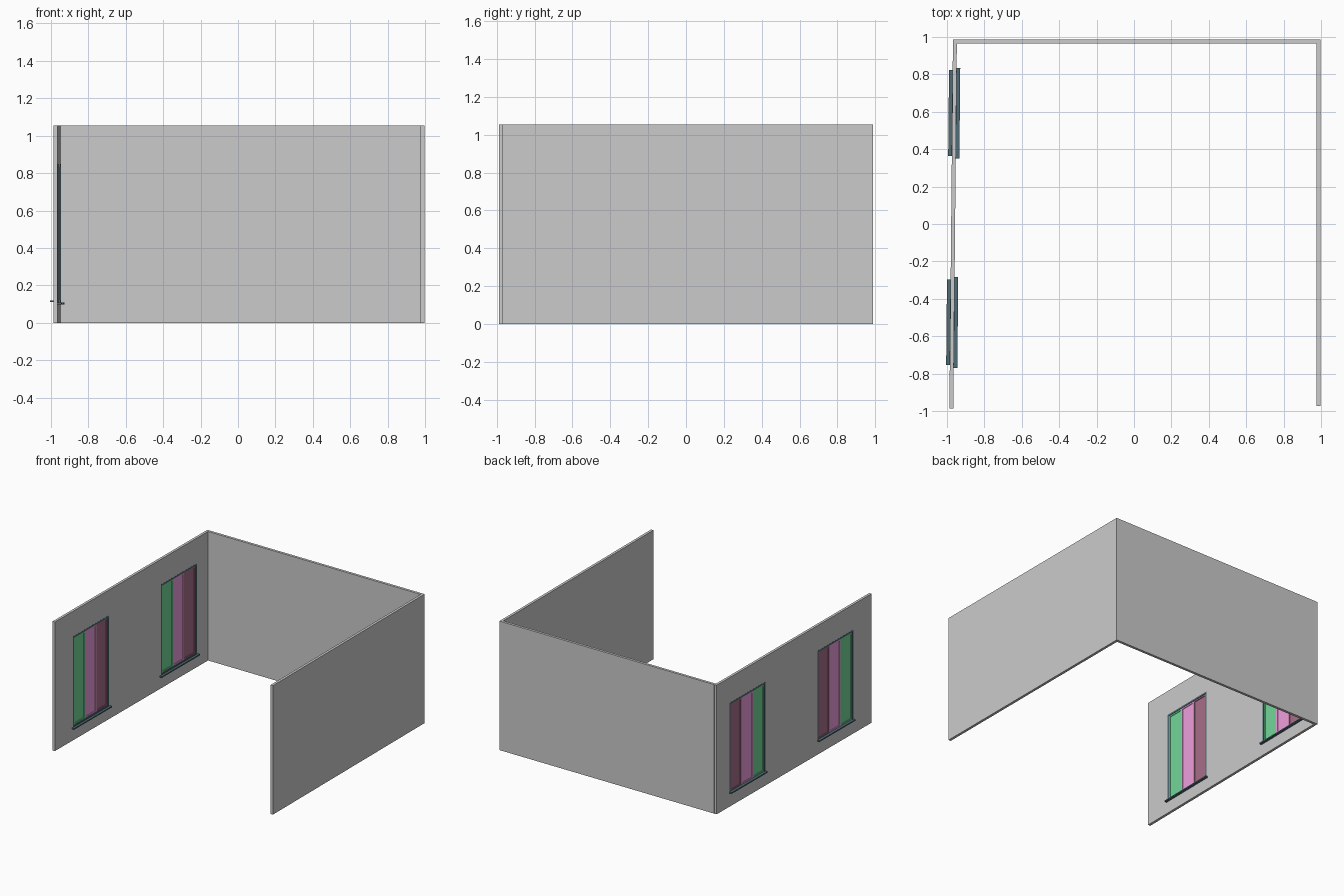
import bpy, bmesh, math
from mathutils import Matrix

if "Cube" in bpy.data.objects:
    bpy.data.objects.remove(bpy.data.objects["Cube"])

H = 1.055          # wall height
T = 0.021          # wall thickness
# the left wall runs very slightly out of square
LEFT = Matrix.Translation((-0.967, 0, 0)) @ Matrix.Rotation(-0.0097, 4, 'Z')


def material(name, rgb):
    m = bpy.data.materials.new(name)
    m.diffuse_color = (*rgb, 1)
    m.use_nodes = True
    m.node_tree.nodes["Principled BSDF"].inputs["Base Color"].default_value = m.diffuse_color
    return m


TRIM = material("dark_trim", (0.08, 0.15, 0.18))
PANES = [("green", material("green", (0.17, 0.68, 0.32))),
         ("magenta", material("magenta", (0.86, 0.35, 0.73))),
         ("maroon", material("maroon", (0.39, 0.16, 0.25)))]


def boxes(name, spans, mat=None, matrix=Matrix()):
    """One object made of boxes given as (x0, x1, y0, y1, z0, z1)."""
    bm = bmesh.new()
    for x0, x1, y0, y1, z0, z1 in spans:
        m = (Matrix.Translation(((x0 + x1) / 2, (y0 + y1) / 2, (z0 + z1) / 2))
             @ Matrix.Diagonal((x1 - x0, y1 - y0, z1 - z0, 1)))
        bmesh.ops.create_cube(bm, size=1, matrix=m)
    me = bpy.data.meshes.new(name)
    bm.to_mesh(me)
    bm.free()
    ob = bpy.data.objects.new(name, me)
    bpy.context.collection.objects.link(ob)
    ob.matrix_world = matrix
    if mat:
        me.materials.append(mat)
    return ob


def ring(y0, y1, z0, z1, w, d):
    """Four bars around a rectangle, w wide and 2d deep."""
    return [(-d, d, y0, y0 + w, z0, z1), (-d, d, y1 - w, y1, z0, z1),
            (-d, d, y0 + w, y1 - w, z0, z0 + w), (-d, d, y0 + w, y1 - w, z1 - w, z1)]


# plain walls
boxes("back_wall", [(-0.946, 0.976, 0.966, 0.987, 0, H)])
boxes("right_wall", [(0.976, 0.997, -0.973, 0.987, 0, H)])

# left wall with two window openings
wall = boxes("left_wall", [(-T / 2, T / 2, -0.987, 0.987, 0, H)], None, LEFT)
Z0, Z1, HALF = 0.105, 0.848, 0.229
CENTRES = (-0.526, 0.593)
cutter = boxes("window_cutter", [(-0.1, 0.1, c - HALF, c + HALF, Z0, Z1) for c in CENTRES],
               None, LEFT)
cutter.hide_render = True
mod = wall.modifiers.new("openings", 'BOOLEAN')
mod.operation, mod.solver, mod.object = 'DIFFERENCE', 'EXACT', cutter
bpy.context.view_layer.objects.active = wall
bpy.ops.object.modifier_apply(modifier=mod.name)
bpy.data.objects.remove(cutter)

for i, c in enumerate(CENTRES, 1):
    a, b = c - HALF, c + HALF
    # outer frame, a hair proud of the wall
    F = 0.014
    boxes(f"window_{i}_frame", ring(a, b, Z0, Z1, F, T / 2 + 0.001), TRIM, LEFT)
    # three coloured sashes, each a thin border around a pane
    step = (2 * HALF - 2 * F) / 3
    for k, (colour, mat) in enumerate(PANES):
        y0 = a + F + k * step
        y1, z0, z1, w = y0 + step, Z0 + F, Z1 - F, 0.012
        boxes(f"window_{i}_{colour}_sash",
              ring(y0, y1, z0, z1, w, 0.008)
              + [(-0.003, 0.003, y0 + w, y1 - w, z0 + w, z1 - w)], mat, LEFT)
    # sills outside and inside
    boxes(f"window_{i}_outer_sill", [(-0.030, -0.008, a, b, 0.110, 0.120)], TRIM, LEFT)
    boxes(f"window_{i}_inner_sill", [(0.008, 0.030, a - 0.014, b + 0.013, 0.097, 0.107)],
          TRIM, LEFT)
